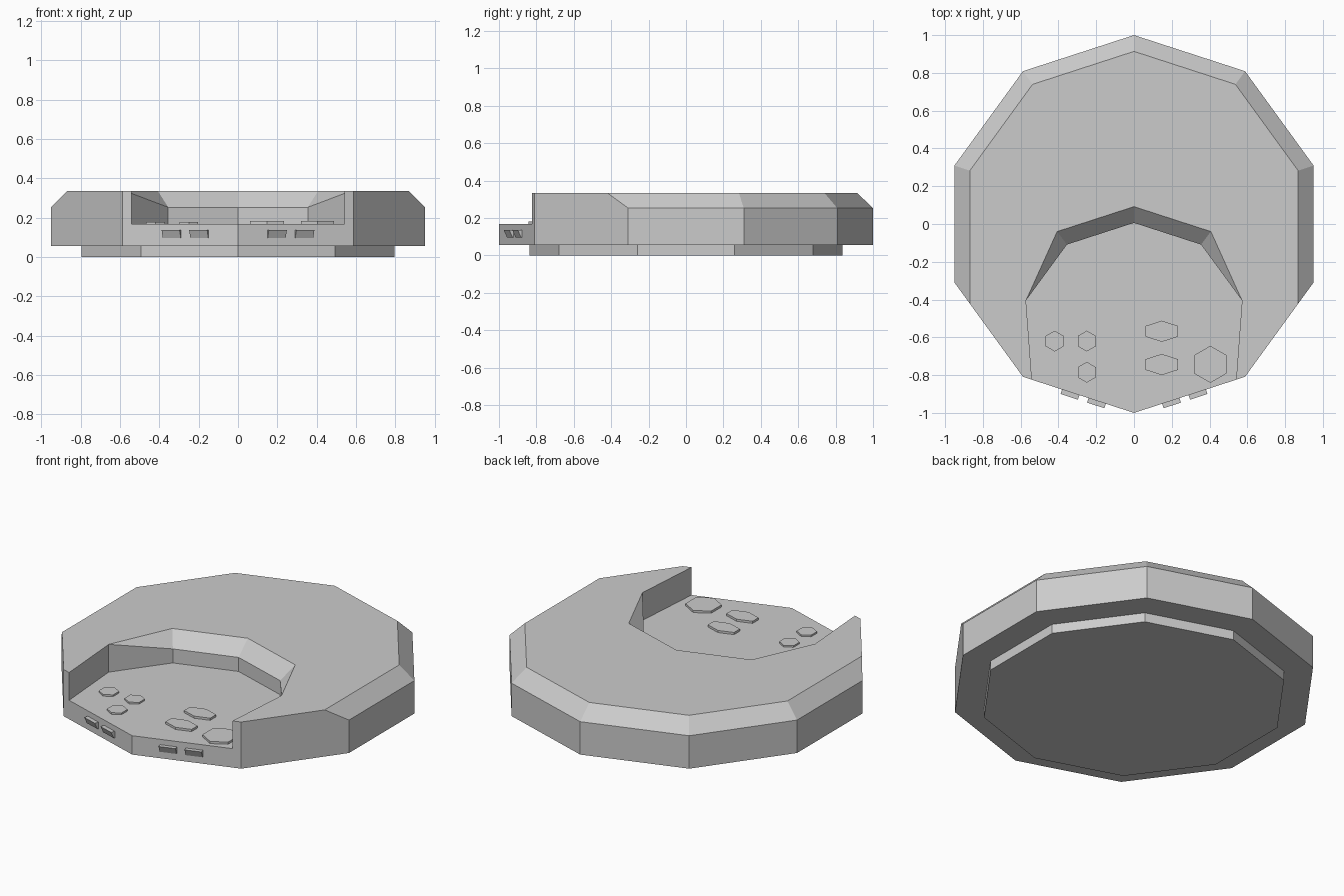
import bpy, bmesh, math
from mathutils import Vector

cube = bpy.data.objects.get("Cube")
if cube:
    bpy.data.objects.remove(cube, do_unlink=True)

grey = bpy.data.materials.new("light_grey")
grey.use_nodes = True
COLOUR = (0.6, 0.6, 0.6, 1)
grey.diffuse_color = COLOUR
grey.node_tree.nodes["Principled BSDF"].inputs["Base Color"].default_value = COLOUR

TOP, SHOULDER, FLOOR, UNDER = 0.335, 0.253, 0.169, 0.056


def finish(bm, name):
    bmesh.ops.recalc_face_normals(bm, faces=bm.faces)
    mesh = bpy.data.meshes.new(name)
    bm.to_mesh(mesh)
    bm.free()
    mesh.materials.append(grey)
    obj = bpy.data.objects.new(name, mesh)
    bpy.context.collection.objects.link(obj)
    return obj


def loft(rings):
    """Closed solid through matching rings of points; coincident points merge."""
    bm = bmesh.new()
    rows = [[bm.verts.new(p) for p in ring] for ring in rings]
    n = len(rows[0])
    for a, b in zip(rows, rows[1:]):
        for i in range(n):
            j = (i + 1) % n
            bm.faces.new((a[i], a[j], b[j], b[i]))
    bm.faces.new(rows[0])
    bm.faces.new(rows[-1])
    bmesh.ops.remove_doubles(bm, verts=bm.verts, dist=0.0001)
    return bm


def polygon(sides, rx, ry, z, cx=0, cy=0):
    angles = [math.pi / 2 + i * math.tau / sides for i in range(sides)]
    return [(cx + rx * math.cos(a), cy + ry * math.sin(a), z) for a in angles]


def prism(sides, rx, ry, z0, z1, cx=0, cy=0):
    return loft([polygon(sides, rx, ry, z, cx, cy) for z in (z0, z1)])


# Ten-sided body, with a chamfer on the six side and back facets
body_bm = prism(10, 1, 1, UNDER, TOP)
apothem = math.cos(math.pi / 10)
for k in range(6):
    a = math.radians(36 * k)
    out = Vector((math.cos(a), math.sin(a), 0))
    cut = bmesh.ops.bisect_plane(
        body_bm, geom=body_bm.verts[:] + body_bm.edges[:] + body_bm.faces[:],
        plane_co=out * apothem + Vector((0, 0, SHOULDER)),
        plane_no=out + Vector((0, 0, 1)), clear_outer=True)
    edges = [e for e in cut["geom_cut"] if isinstance(e, bmesh.types.BMEdge)]
    bmesh.ops.holes_fill(body_bm, edges=edges)
    if k == 2 or k == 3:
        continue
body = finish(body_bm, "body")


# Recess at the front, with a sloping lip round its back
def mirrored(half):
    return half + [(-x, y, z) for x, y, z in reversed(half) if x > 0]


def recess_ring(inner, z_inner, z_outer):
    half = [(x, y, z_inner) for x, y in inner]
    half += [(0.572, -0.405, z_outer), (0.52, -1.1, z_outer)]
    return mirrored(half)


low = [(0, 0.006), (0.355, -0.109)]
high = [(0, 0.092), (0.407, -0.04)]
cutter = finish(loft([recess_ring(low, FLOOR, FLOOR),
                      recess_ring(low, SHOULDER, TOP),
                      recess_ring(high, TOP, TOP),
                      recess_ring(high, TOP + 0.2, TOP + 0.2)]), "recess_cutter")
cutter.hide_render = True
mod = body.modifiers.new("recess", "BOOLEAN")
mod.operation = "DIFFERENCE"
mod.solver = "EXACT"
mod.object = cutter
bpy.context.view_layer.objects.active = body
bpy.ops.object.modifier_apply(modifier=mod.name)
bpy.data.objects.remove(cutter, do_unlink=True)

# Smaller foot underneath
finish(prism(10, 0.838, 0.838, 0, UNDER + 0.004), "foot")

# Six-sided buttons on the recess floor: name, centre, radii, height
buttons = [("oval_button_back", 0.147, -0.568, 0.1, 0.056, 0.013),
           ("oval_button_front", 0.147, -0.744, 0.1, 0.056, 0.013),
           ("large_button", 0.404, -0.743, 0.098, 0.098, 0.013),
           ("small_button_outer", -0.42, -0.62, 0.055, 0.055, 0.01),
           ("small_button_back", -0.25, -0.62, 0.055, 0.055, 0.01),
           ("small_button_front", -0.25, -0.785, 0.055, 0.055, 0.01)]
for name, x, y, rx, ry, h in buttons:
    finish(prism(6, rx, ry, FLOOR - 0.005, FLOOR + h, x, y), name)

# Wedge tabs on the two front facets, leaning back towards the bottom
slope = math.radians(18)
for side, label in ((1, "left"), (-1, "right")):
    along = Vector((side * math.cos(slope), math.sin(slope), 0))
    out = Vector((side * math.sin(slope), -math.cos(slope), 0))
    for x, place in ((0.195, "inner"), (0.335, "outer")):
        centre = Vector((0, -1, 0)) + along * x / math.cos(slope)
        profile = [(-0.01, 0.097), (0.006, 0.097), (0.025, 0.137), (-0.01, 0.137)]
        rings = [[centre + along * s + out * d + Vector((0, 0, z)) for d, z in profile]
                 for s in (-0.048, 0.048)]
        finish(loft(rings), f"front_tab_{label}_{place}")
